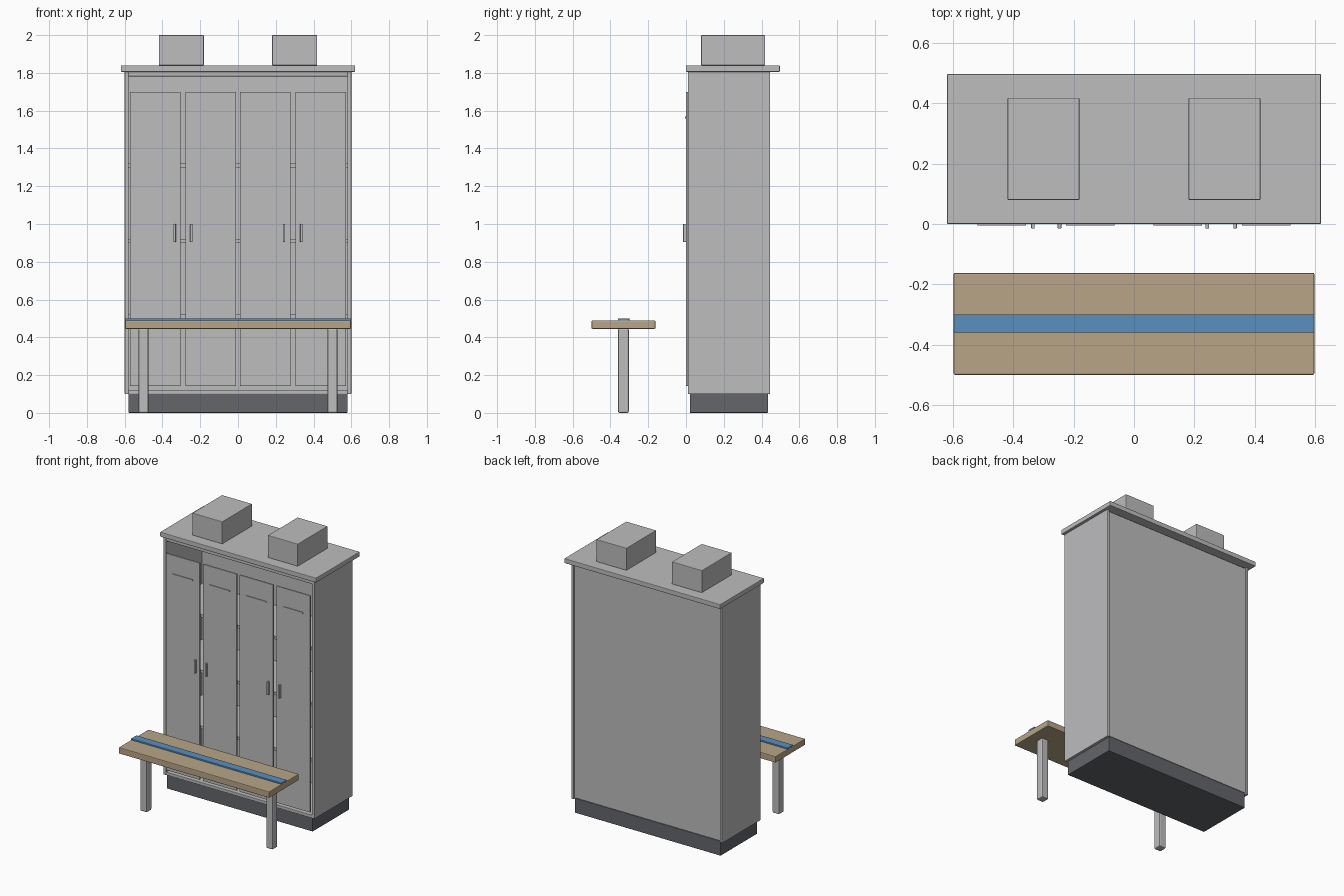
import bpy

if "Cube" in bpy.data.objects:
    bpy.data.objects.remove(bpy.data.objects["Cube"])


def material(name, rgb):
    m = bpy.data.materials.new(name)
    m.diffuse_color = (*rgb, 1.0)
    m.use_nodes = True
    m.node_tree.nodes["Principled BSDF"].inputs["Base Color"].default_value = m.diffuse_color
    return m


GREY = material("light grey metal", (0.51, 0.51, 0.52))
DARK = material("dark grey plinth", (0.125, 0.132, 0.147))
WOOD = material("tan wood", (0.48, 0.375, 0.245))
BLUE = material("blue strip", (0.105, 0.275, 0.515))


def box(name, x, y, z, mat, bevel=0.0):
    """Box from (min, max) ranges, with an optional small chamfer."""
    mid = [(a + b) / 2 for a, b in (x, y, z)]
    bpy.ops.mesh.primitive_cube_add(size=1, location=mid)
    ob = bpy.context.object
    ob.name = name
    ob.scale = [b - a for a, b in (x, y, z)]
    bpy.ops.object.transform_apply(location=False, rotation=False, scale=True)
    ob.data.materials.append(mat)
    if bevel:
        mod = ob.modifiers.new("soft edges", "BEVEL")
        mod.width = bevel
        mod.segments = 2
    return ob


def around(c, half):
    return (c - half, c + half)


# Cabinet carcass: plinth, boards, back and overhanging top
box("plinth", (-0.58, 0.58), (0.02, 0.435), (0, 0.105), DARK, 0.004)
for side, s in (("left", -1), ("right", 1)):
    box(side + "_side_panel", around(0.59 * s, 0.01), (0.01, 0.446), (0.10, 1.81), GREY, 0.003)
box("bottom_board", (-0.58, 0.58), (0.012, 0.43), (0.10, 0.122), GREY, 0.002)
box("upper_board", (-0.58, 0.58), (0.012, 0.43), (1.782, 1.806), GREY, 0.002)
box("back_panel", (-0.582, 0.582), (0.42, 0.438), (0.11, 1.80), GREY)
box("cap_board", (-0.62, 0.62), (0.0, 0.497), (1.806, 1.84), GREY, 0.004)

# Inner shelves seen through the door gaps
for i, z in enumerate((0.51, 0.91, 1.31)):
    box(f"shelf_{i + 1}", (-0.58, 0.58), (0.025, 0.42), around(z, 0.01), GREY)

# Doors with vent ridge and pull handle, handles paired at the inner edges
doors = ((-0.438, -0.335), (-0.145, -0.247), (0.145, 0.243), (0.438, 0.335))
for i, (cx, hx) in enumerate(doors):
    n = i + 1
    box(f"door_{n}", around(cx, 0.134), (0.0, 0.011), (0.143, 1.70), GREY, 0.002)
    box(f"vent_ridge_{n}", around(cx, 0.08), (-0.005, 0.002), around(1.563, 0.005), GREY)
    box(f"handle_{n}", around(hx, 0.006), (-0.015, 0.002), (0.905, 1.0), GREY, 0.002)

# Storage boxes on top
for side, s in (("left", -1), ("right", 1)):
    box(side + "_storage_box", around(0.30 * s, 0.119), (0.08, 0.418), (1.84, 2.0), GREY, 0.003)

# Bench
box("bench_seat", (-0.598, 0.598), (-0.5, -0.162), (0.445, 0.49), WOOD, 0.005)
box("bench_strip", (-0.598, 0.598), (-0.36, -0.30), (0.488, 0.5), BLUE, 0.002)
for side, s in (("left", -1), ("right", 1)):
    box(side + "_bench_leg", around(0.50 * s, 0.027), (-0.36, -0.303), (0, 0.446), GREY, 0.008)
